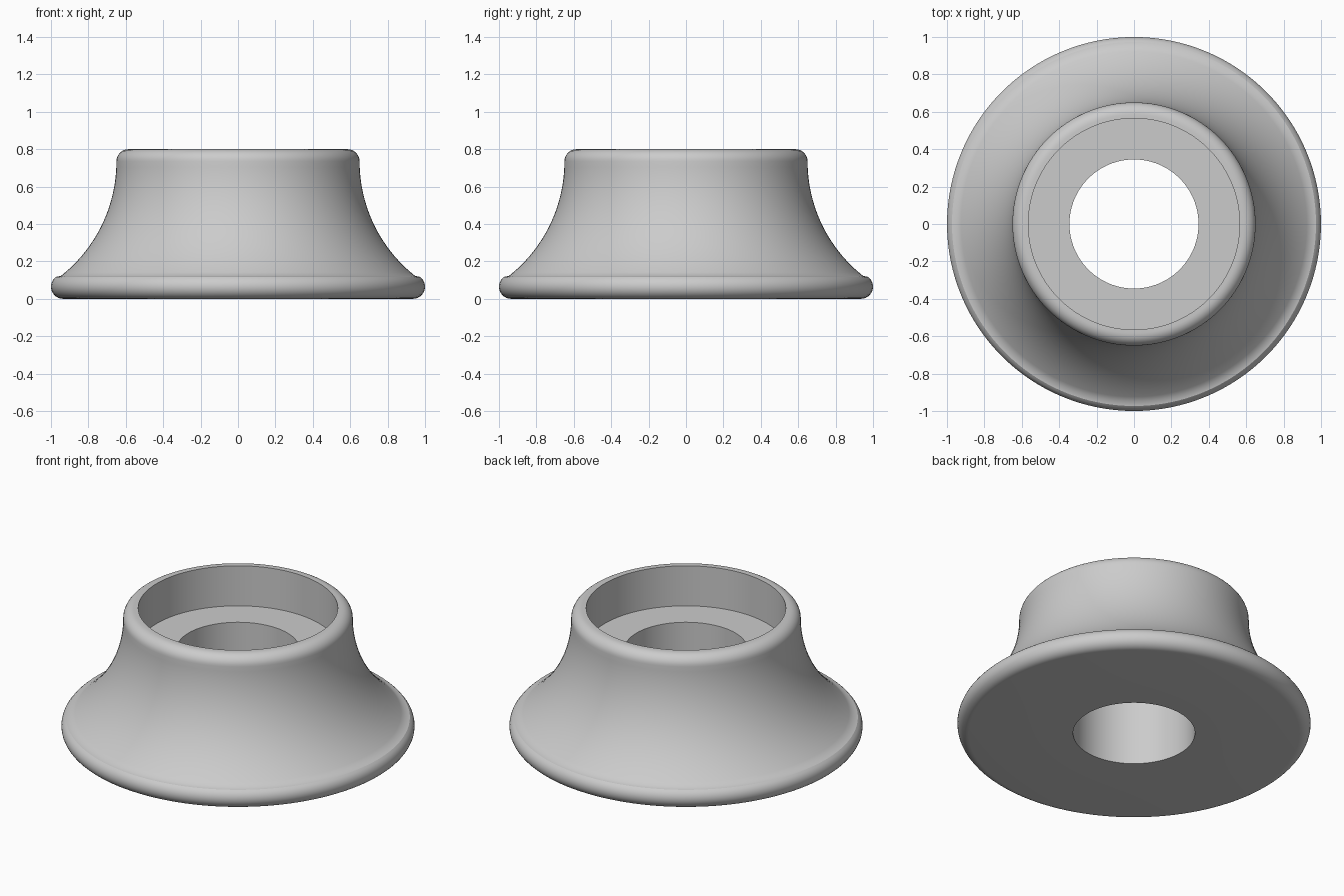
import bpy, bmesh, math

if "Cube" in bpy.data.objects:
    bpy.data.objects.remove(bpy.data.objects["Cube"])

SEGMENTS = 128


def arc(cx, cz, r, a0, a1, n):
    """Points on a circular arc in the radius/height plane, angles in degrees."""
    return [(cx + r * math.cos(math.radians(a0 + (a1 - a0) * i / n)),
             cz + r * math.sin(math.radians(a0 + (a1 - a0) * i / n))) for i in range(n + 1)]


# Closed half section: bore, flat base, rounded foot, concave flare, rounded lip, recess
foot, lip = 0.065, 0.065
flare = 0.78
profile = [(0.345, 0.55), (0.345, 0.0)]
profile += arc(1 - foot, foot, foot, -90, 54, 12)
profile += arc(0.65 + flare, 0.8 - lip, flare, 234, 180, 24)[1:]
profile += arc(0.65 - lip, 0.8 - lip, lip, 0, 90, 8)[1:]
profile += [(0.565, 0.8), (0.565, 0.55)]

# Revolve the section around z
bm = bmesh.new()
rings = []
for s in range(SEGMENTS):
    a = 2 * math.pi * s / SEGMENTS
    rings.append([bm.verts.new((r * math.cos(a), r * math.sin(a), z)) for r, z in profile])
n = len(profile)
for s in range(SEGMENTS):
    here, after = rings[s], rings[(s + 1) % SEGMENTS]
    for i in range(n):
        j = (i + 1) % n
        bm.faces.new((here[i], after[i], after[j], here[j]))
bmesh.ops.recalc_face_normals(bm, faces=bm.faces)
mesh = bpy.data.meshes.new("flared_collar")
bm.to_mesh(mesh)
bm.free()

collar = bpy.data.objects.new("flared_collar", mesh)
bpy.context.collection.objects.link(collar)

# Plain grey finish
grey = bpy.data.materials.new("light_grey")
grey.diffuse_color = (0.6, 0.6, 0.6, 1)
grey.use_nodes = True
grey.node_tree.nodes["Principled BSDF"].inputs["Base Color"].default_value = grey.diffuse_color
mesh.materials.append(grey)

# Smooth curves, crisp bore and recess edges
bpy.context.view_layer.objects.active = collar
collar.select_set(True)
bpy.ops.object.shade_smooth_by_angle(angle=math.radians(30))
